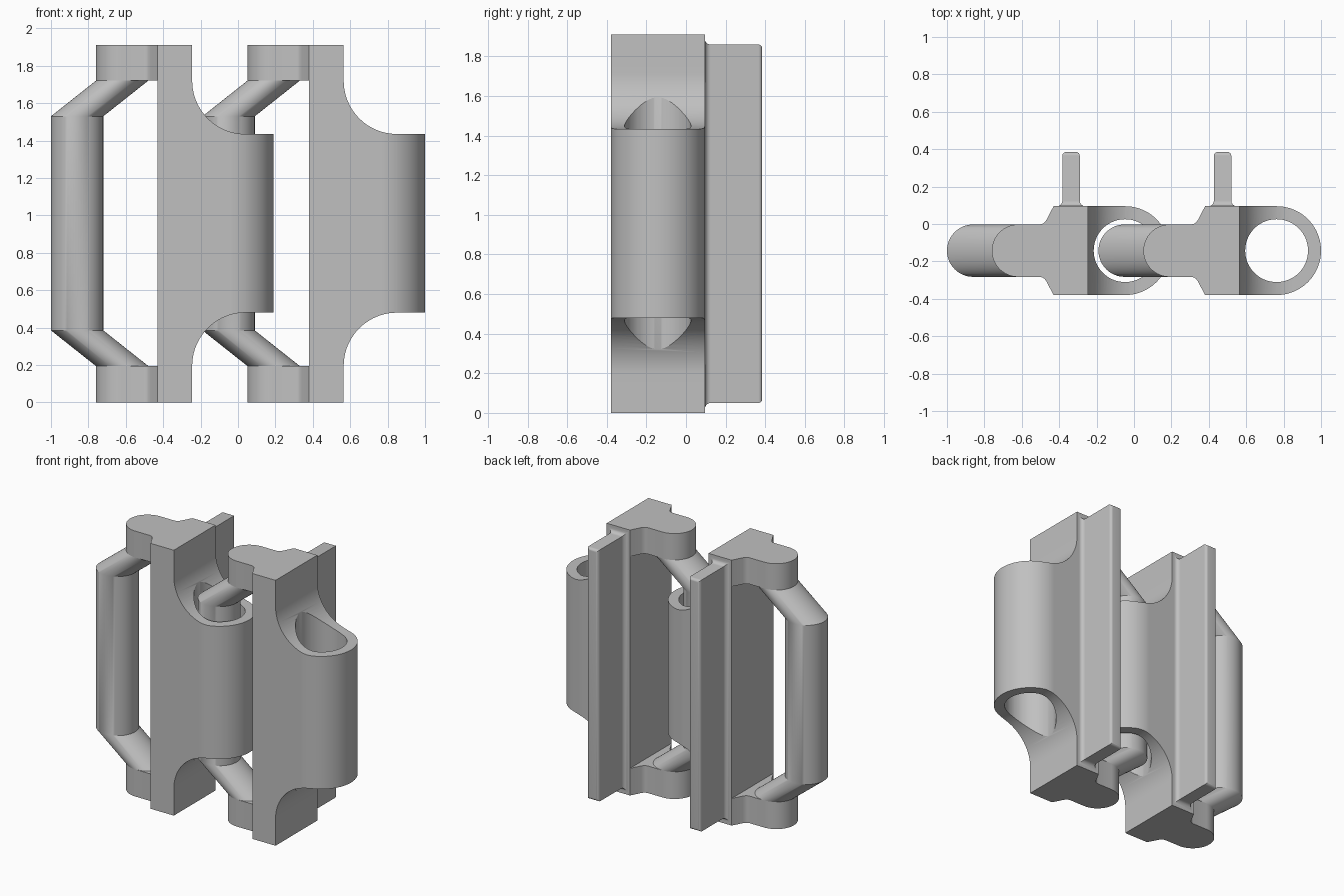
import bpy, bmesh, math

if "Cube" in bpy.data.objects:
    bpy.data.objects.remove(bpy.data.objects["Cube"])

PITCH = 0.81            # spacing between the two links
H = 1.91                # overall height
YC = -0.1425            # centre line of the tube and the pin

grey = bpy.data.materials.new("grey")
grey.diffuse_color = (0.53, 0.53, 0.53, 1)
grey.use_nodes = True
grey.node_tree.nodes["Principled BSDF"].inputs["Base Color"].default_value = grey.diffuse_color


def loft(name, rings):
    """Skin a list of matching closed rings and cap both ends."""
    bm = bmesh.new()
    vs = [[bm.verts.new(p) for p in r] for r in rings]
    n = len(vs[0])
    for a, b in zip(vs, vs[1:]):
        for i in range(n):
            j = (i + 1) % n
            bm.faces.new((a[i], a[j], b[j], b[i]))
    bm.faces.new(vs[0])
    bm.faces.new(vs[-1])
    bmesh.ops.recalc_face_normals(bm, faces=bm.faces)
    me = bpy.data.meshes.new(name)
    bm.to_mesh(me)
    bm.free()
    me.materials.append(grey)
    ob = bpy.data.objects.new(name, me)
    bpy.context.collection.objects.link(ob)
    return ob


def arc(cx, cy, r, a0, a1, n):
    return [(cx + r * math.cos(math.radians(a0 + (a1 - a0) * i / n)),
             cy + r * math.sin(math.radians(a0 + (a1 - a0) * i / n))) for i in range(n + 1)]


def column(name, pts, z0, z1):
    return loft(name, [[(x, y, z) for x, y in pts] for z in (z0, z1)])


def boolean(ob, cutter, op):
    m = ob.modifiers.new("cut", 'BOOLEAN')
    m.operation, m.object, m.solver = op, cutter, 'EXACT'
    bpy.context.view_layer.objects.active = ob
    bpy.ops.object.modifier_apply(modifier=m.name)
    bpy.data.objects.remove(cutter)


parts = []

# Body with socket tube: rounded plan, trimmed by the scooped side profile
plan = [(-0.43, 0.095), (-0.43, -0.38)] + arc(-0.0475, YC, 0.2375, -90, 90, 40)
body = column("body", plan, 0, H)
side = ([(-0.6, -0.1), (-0.245, -0.1)] + arc(0.04, 0.195, 0.285, 180, 90, 20)
        + [(0.4, 0.48), (0.4, 1.435)] + arc(0.04, 1.72, 0.285, 270, 180, 20)
        + [(-0.245, 2.1), (-0.6, 2.1)])
boolean(body, loft("side_cutter", [[(x, y, z) for x, z in side] for y in (-0.6, 0.3)]), 'INTERSECT')
boolean(body, column("bore_cutter", arc(-0.0475, YC, 0.168, 0, 360, 72)[:-1], -0.2, 2.2), 'DIFFERENCE')
parts.append(body)

# Brackets at top and bottom, flared into the body
half = [(-0.43, 0.2375), (-0.468, 0.165), (-0.478, 0.151), (-0.49, 0.143), (-0.505, 0.14)]
outline = ([(x, YC + d) for x, d in half] + arc(-0.62, YC, 0.14, 90, 270, 32)
           + [(x, YC - d) for x, d in reversed(half)])
for name, z0, z1 in (("lower_bracket", 0, 0.195), ("upper_bracket", 1.72, H)):
    parts.append(column(name, outline, z0, z1))

# Handle-shaped pin: one round section swept through two slanted ends
path = [(-0.62, 0.195), (-0.86, 0.385), (-0.86, 1.53), (-0.62, 1.72)]
parts.append(loft("pin", [[(x, y, z) for x, y in arc(cx, YC, 0.14, 0, 360, 64)[:-1]]
                          for cx, z in path]))

# Rear rail: rectangle along y, filleted at the root and rounded at the tip
steps = [(0.125 - y, 0.03 - d) for d, y in arc(0, 0, 0.03, 90, 0, 6)]
steps = [(0.095 + 0.03 * (1 - math.cos(math.radians(t))),
          0.03 * (1 - math.sin(math.radians(t)))) for t in range(0, 91, 15)]
steps = [(0.095 + 0.03 * (1 - math.cos(math.radians(t))) , s) for (_, s), t in zip(steps, range(0, 91, 15))]
steps += [(0.365 + 0.02 * math.sin(math.radians(t)),
           0.02 * (math.cos(math.radians(t)) - 1)) for t in range(0, 91, 15)]
parts.append(loft("rear_rail", [[(-0.383 - d, y, 0.05 - d), (-0.29 + d, y, 0.05 - d),
                                 (-0.29 + d, y, 1.86 + d), (-0.383 - d, y, 1.86 + d)]
                                for y, d in steps]))

# Shade, then repeat the whole link
for ob in parts:
    bpy.ops.object.select_all(action='DESELECT')
    ob.select_set(True)
    bpy.context.view_layer.objects.active = ob
    bpy.ops.object.shade_smooth_by_angle(angle=math.radians(25))
    twin = ob.copy()
    twin.name = ob.name + "_right"
    twin.location.x = PITCH
    bpy.context.collection.objects.link(twin)
